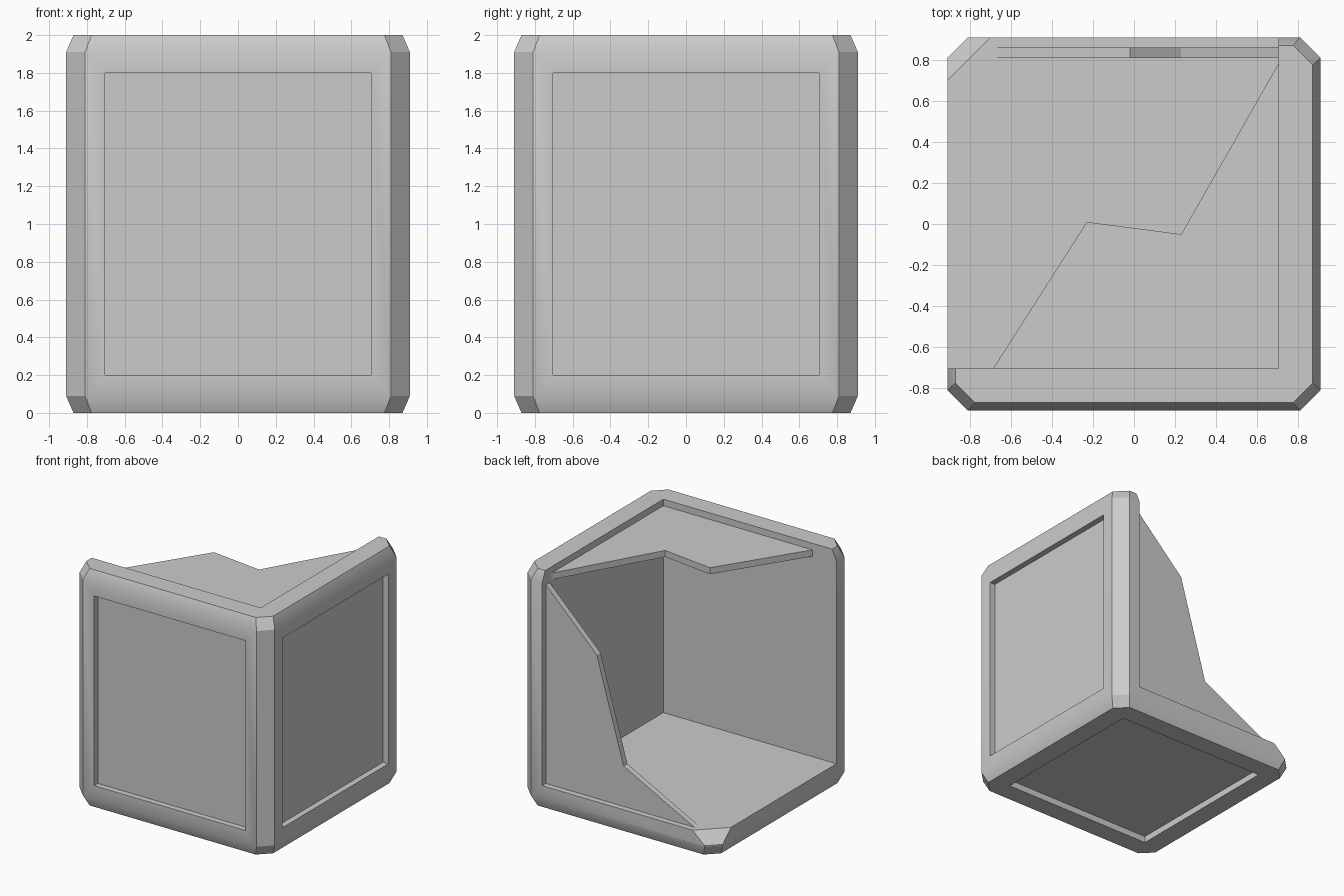
import bpy, bmesh, math
from mathutils import Vector

if "Cube" in bpy.data.objects:
    bpy.data.objects.remove(bpy.data.objects["Cube"])


def make_object(name, bm):
    bmesh.ops.recalc_face_normals(bm, faces=bm.faces[:])
    mesh = bpy.data.meshes.new(name)
    bm.to_mesh(mesh)
    bm.free()
    ob = bpy.data.objects.new(name, mesh)
    bpy.context.collection.objects.link(ob)
    return ob


def loft(name, rings):
    """Closed solid through a list of equal-length point rings."""
    bm = bmesh.new()
    vs = [[bm.verts.new(p) for p in ring] for ring in rings]
    n = len(rings[0])
    for a, b in zip(vs, vs[1:]):
        for i in range(n):
            bm.faces.new((a[i], a[(i + 1) % n], b[(i + 1) % n], b[i]))
    bm.faces.new(vs[0])
    bm.faces.new(vs[-1])
    return make_object(name, bm)


def prism(name, pts, place, lo, hi):
    """Extrude a 2D profile; place(u, v, w) maps it into space."""
    return loft(name, [[place(u, v, w) for u, v in pts] for w in (lo, hi)])


def rect(u0, u1, v0, v1):
    return [(u0, v0), (u1, v0), (u1, v1), (u0, v1)]


def along_x(u, v, w):
    return (w, u, v)


def along_y(u, v, w):
    return (u, w, v)


def along_z(u, v, w):
    return (u, v, w)


def along_diagonal(u, v, w):
    s = math.sqrt(0.5)
    return ((-u + w) * s, (u + w) * s, v)


def cut(ob, cutter):
    cutter.hide_render = True
    mod = ob.modifiers.new("cut", 'BOOLEAN')
    mod.operation = 'DIFFERENCE'
    mod.solver = 'EXACT'
    mod.object = cutter
    bpy.context.view_layer.objects.active = ob
    bpy.ops.object.modifier_apply(modifier=mod.name)
    bpy.data.objects.remove(cutter, do_unlink=True)


# Crate shell: chamfered block, narrowed at top and bottom
H, C = 0.91, 0.81
foot = [(H, -C), (H, C), (C, H), (-C, H), (-H, C), (-H, -C), (-C, -H), (C, -H)]
shell = loft("crate_shell", [[(x * s, y * s, z) for x, y in foot]
             for z, s in ((0, 0.957), (0.09, 1), (1.91, 1), (2, 0.957))])

# Open interior: left, back and top broken away
P = 0.705
cut(shell, prism("cavity", rect(-2, P, -P, 2), along_z, 0.2, 3))

# Recessed panels on front, right and bottom
cut(shell, prism("front_recess", rect(-P, P, 0.2, 1.8), along_y, -1.5, -0.86))
cut(shell, prism("right_recess", rect(-P, P, 0.2, 1.8), along_x, 0.86, 1.5))
cut(shell, prism("bottom_recess", rect(-P, P, -P, P), along_z, -1, 0.055))

# Broken-off floor corner
cut(shell, prism("corner_cut", [(1.254, 0.05), (1.6, 0.05), (1.6, 0.4), (0.983, 0.4)],
                 along_diagonal, -0.6, 0.6))

bpy.ops.object.select_all(action='DESELECT')
shell.select_set(True)
bpy.context.view_layer.objects.active = shell
bpy.ops.object.shade_smooth_by_angle(angle=math.radians(30))

# Broken remains of the top and back panels
prism("top_panel", [(-0.69, -0.71), (0.71, -0.71), (0.72, 0.81), (0.23, -0.05), (-0.23, 0.01)],
      along_z, 1.89, 1.945)
prism("back_panel", [(-0.69, 0.195), (0.71, 0.195), (0.72, 1.89), (0.23, 1.41), (-0.02, 0.54)],
      along_y, 0.81, 0.86)
